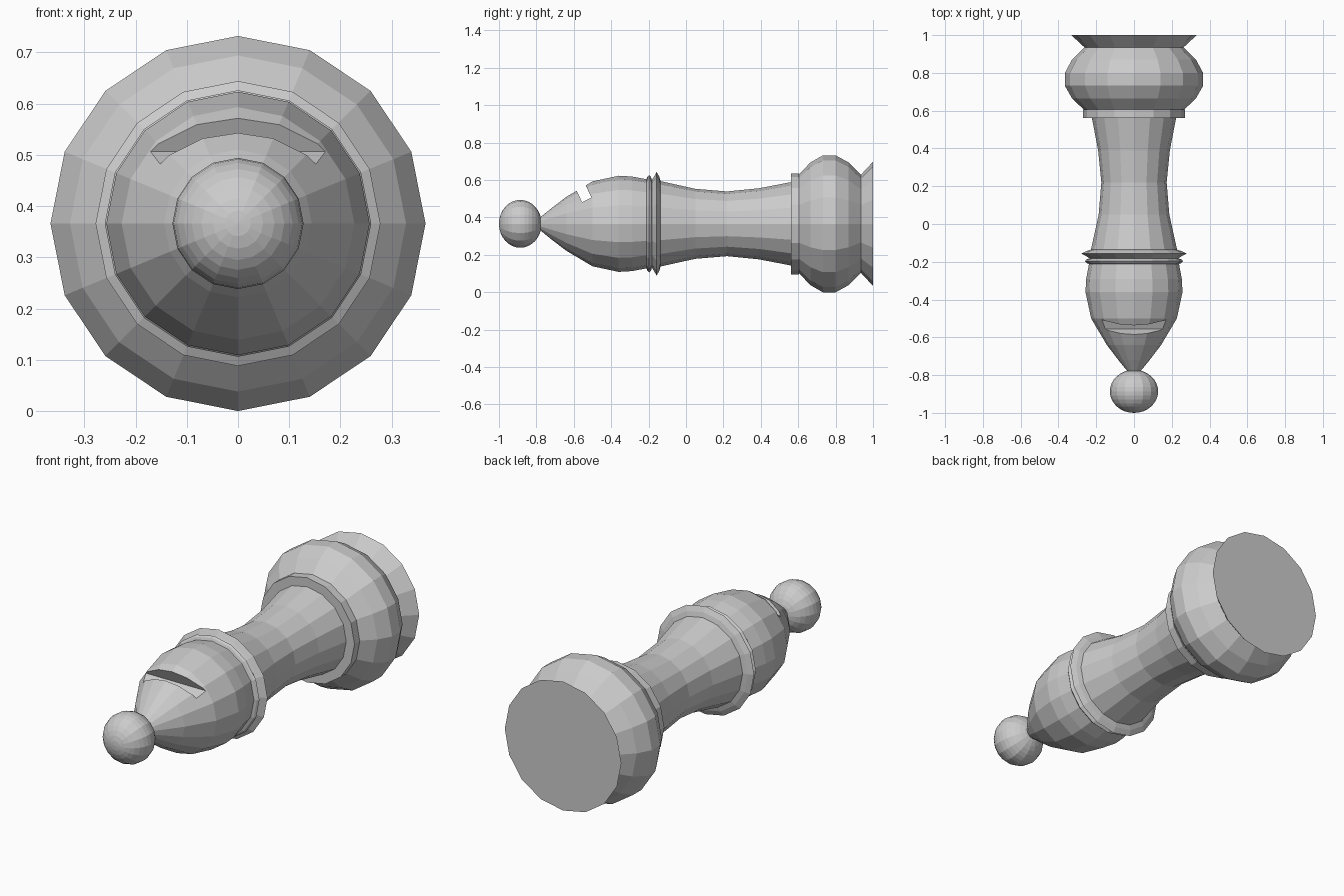
import bpy, bmesh
from math import cos, sin, tau, radians

if "Cube" in bpy.data.objects:
    bpy.data.objects.remove(bpy.data.objects["Cube"])

AXIS_Z = 0.366
SIDES = 16


def lathe(name, profile, cap_start=False, cap_end=False):
    """Revolve (y, radius) points, ordered back to front, around the lying axis."""
    bm = bmesh.new()
    rings = [[bm.verts.new((r * sin(tau * i / SIDES), y, AXIS_Z + r * cos(tau * i / SIDES)))
              for i in range(SIDES)] for y, r in profile]
    for a, b in zip(rings, rings[1:]):
        for i in range(SIDES):
            j = (i + 1) % SIDES
            bm.faces.new((a[i], a[j], b[j], b[i]))
    if cap_start:
        bm.faces.new(rings[0])
    if cap_end:
        bm.faces.new(rings[-1])
    bmesh.ops.recalc_face_normals(bm, faces=bm.faces)
    mesh = bpy.data.meshes.new(name)
    bm.to_mesh(mesh)
    bm.free()
    obj = bpy.data.objects.new(name, mesh)
    bpy.context.collection.objects.link(obj)
    return obj


# Flared foot, rounded base and collar
lathe("base", [(1.0, 0.332), (0.935, 0.262), (0.87, 0.328), (0.80, 0.366), (0.732, 0.366),
               (0.665, 0.328), (0.605, 0.265), (0.605, 0.27), (0.562, 0.27), (0.562, 0.223)],
      cap_start=True)

# Waisted stem
lathe("stem", [(0.562, 0.223), (0.39, 0.19), (0.22, 0.173), (0.05, 0.187), (-0.135, 0.228)])

# Two neck rings
lathe("neck_ring_large", [(-0.135, 0.225), (-0.143, 0.252), (-0.157, 0.278),
                          (-0.171, 0.252), (-0.182, 0.235)])
lathe("neck_ring_small", [(-0.182, 0.235), (-0.188, 0.252), (-0.197, 0.26),
                          (-0.206, 0.252), (-0.213, 0.235)])

# Pointed head
head = lathe("head", [(-0.182, 0.235), (-0.22, 0.24), (-0.29, 0.253), (-0.36, 0.257),
                      (-0.50, 0.227), (-0.64, 0.144), (-0.72, 0.083), (-0.785, 0.03)],
             cap_start=True, cap_end=True)

# Slanted slot cut across the top of the head
tilt = radians(26)
bpy.ops.mesh.primitive_cube_add(
    size=1, rotation=(tilt, 0, 0),
    location=(0, -0.53 - 0.15 * sin(tilt), 0.494 + 0.15 * cos(tilt)))
cutter = bpy.context.object
cutter.name = "slot_cutter"
cutter.scale = (1.0, 0.056, 0.3)
cutter.hide_render = True
mod = head.modifiers.new("slot", 'BOOLEAN')
mod.operation = 'DIFFERENCE'
mod.solver = 'EXACT'
mod.object = cutter
bpy.context.view_layer.objects.active = head
bpy.ops.object.modifier_apply(modifier=mod.name)
bpy.data.objects.remove(cutter)

# Slightly flattened ball at the tip
bpy.ops.mesh.primitive_uv_sphere_add(segments=16, ring_count=16, radius=0.128,
                                     location=(0, -0.886, AXIS_Z),
                                     rotation=(radians(90), 0, 0))
ball = bpy.context.object
ball.name = "tip_ball"
ball.scale = (1, 1, 0.114 / 0.128)
